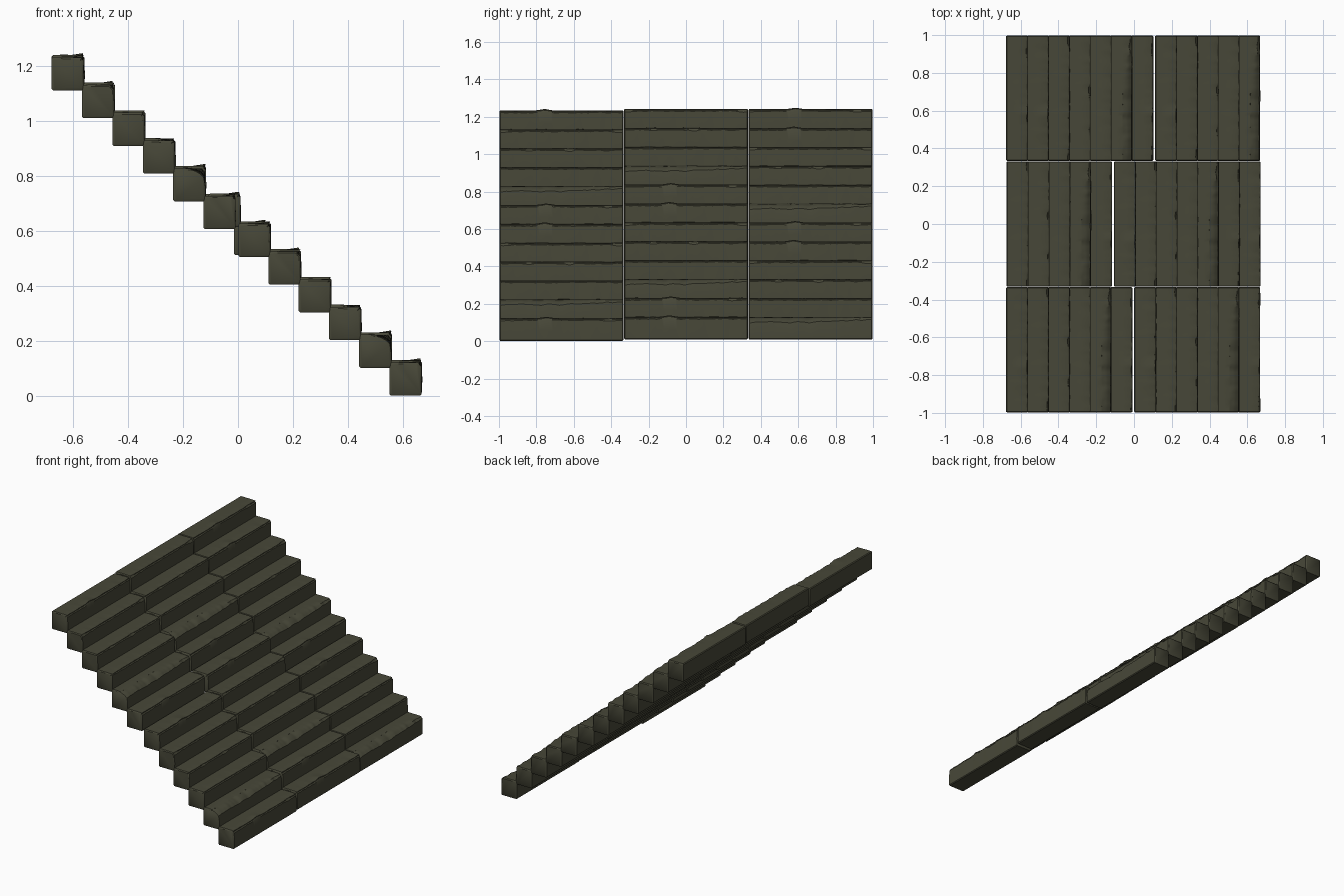
import bpy, bmesh, random
from mathutils import Vector, noise

if "Cube" in bpy.data.objects:
    bpy.data.objects.remove(bpy.data.objects["Cube"])

random.seed(7)
noise.seed_set(7)

stone = bpy.data.materials.new("dark olive stone")
stone.diffuse_color = (0.064, 0.064, 0.040, 1)
stone.use_nodes = True
stone.node_tree.nodes["Principled BSDF"].inputs["Base Color"].default_value = stone.diffuse_color

W, H = 0.117, 0.121       # block width and height
STEPS, RINGS = 12, 56


def section(chip_x, chip_z, wob, bump):
    """Cross-section of a block: square with a worn upper right edge."""
    b = 0.005
    top, right = H + wob, W + wob * 0.6
    return [(0, b), (0, H - b), (b, H), (W * 0.3, H + wob * 0.3),
            (W * 0.55, top - chip_z * 0.08),
            (right - chip_x, top - chip_z * 0.15 + bump),
            (right - chip_x * 0.62, top - chip_z * 0.4 + bump),
            (right - 0.004 - chip_x * 0.3, top - 0.004 - chip_z * 0.55 + bump),
            (right - chip_x * 0.1, top - 0.006 - chip_z),
            (right, H * 0.45), (W, b), (W - b, 0), (b, 0)]


def block_mesh(variant, length):
    """One worn stone block, lying along y, corner at the origin."""
    bm = bmesh.new()
    heavy = variant == 4
    bump_at = random.uniform(0.3, 0.5)
    rings = []
    for r in range(RINGS + 1):
        t = r / RINGS
        y = t * length
        n = noise.noise(Vector((t * 9, variant * 7.3, 0.5)))
        m = noise.noise(Vector((t * 24, variant * 5.1, 4.5)))
        # heavily broken blocks lose more of the edge towards the front
        if heavy:
            chip = 0.012 + 0.026 * (1 - t) + 0.014 * n + 0.008 * m
        else:
            chip = 0.007 + 0.012 * max(0, n) + 0.006 * m
        chip = max(0.003, chip)
        bump = 0.008 * max(0, 1 - abs(t - bump_at) / 0.08) if variant in (0, 5) else 0
        pts = section(chip * (1.7 if heavy else 1.2), chip * 0.75, 0.002 * n, bump)
        # rounded block ends
        inset = 0.006 if r in (0, RINGS) else 0
        cx, cz = W / 2, H / 2
        s = 1 - inset / cx
        ring = []
        for x, z in pts:
            ring.append(bm.verts.new((cx + (x - cx) * s, y, cz + (z - cz) * s)))
        rings.append(ring)
    # the first and last bands are short end bevels
    for ring, y in ((rings[1], 0.005), (rings[-2], length - 0.005)):
        for v in ring:
            v.co.y = y
    for a, b in zip(rings, rings[1:]):
        for k in range(len(a)):
            j = (k + 1) % len(a)
            bm.faces.new((a[k], a[j], b[j], b[k]))
    bm.faces.new(rings[0])
    bm.faces.new(rings[-1])
    bmesh.ops.recalc_face_normals(bm, faces=bm.faces)
    mesh = bpy.data.meshes.new("worn_block")
    bm.to_mesh(mesh)
    bm.free()
    mesh.materials.append(stone)
    for p in mesh.polygons:
        p.use_smooth = True
    mesh.set_sharp_from_angle(angle=0.6)
    return mesh


blocks = [block_mesh(v, 0.664) for v in range(6)]

# Three rows side by side: start y, lift, steps above the gap, first x, x after gap
rows = [("front", -0.998, 0.005, 6, -0.678, 0.001),
        ("middle", -0.332, 0.013, 5, -0.675, -0.107),
        ("back", 0.334, 0.012, 7, -0.678, 0.111)]
for name, y, lift, gap, x0, x1 in rows:
    for i in range(STEPS):
        x = x0 + 0.1105 * i if i < gap else x1 + 0.110 * (i - gap)
        z = lift + 0.101 * (STEPS - 1 - i)
        step = bpy.data.objects.new(f"{name}_step_{i + 1}", blocks[(i - gap) % 6])
        step.location = (x, y, z - 0.003)
        bpy.context.collection.objects.link(step)
